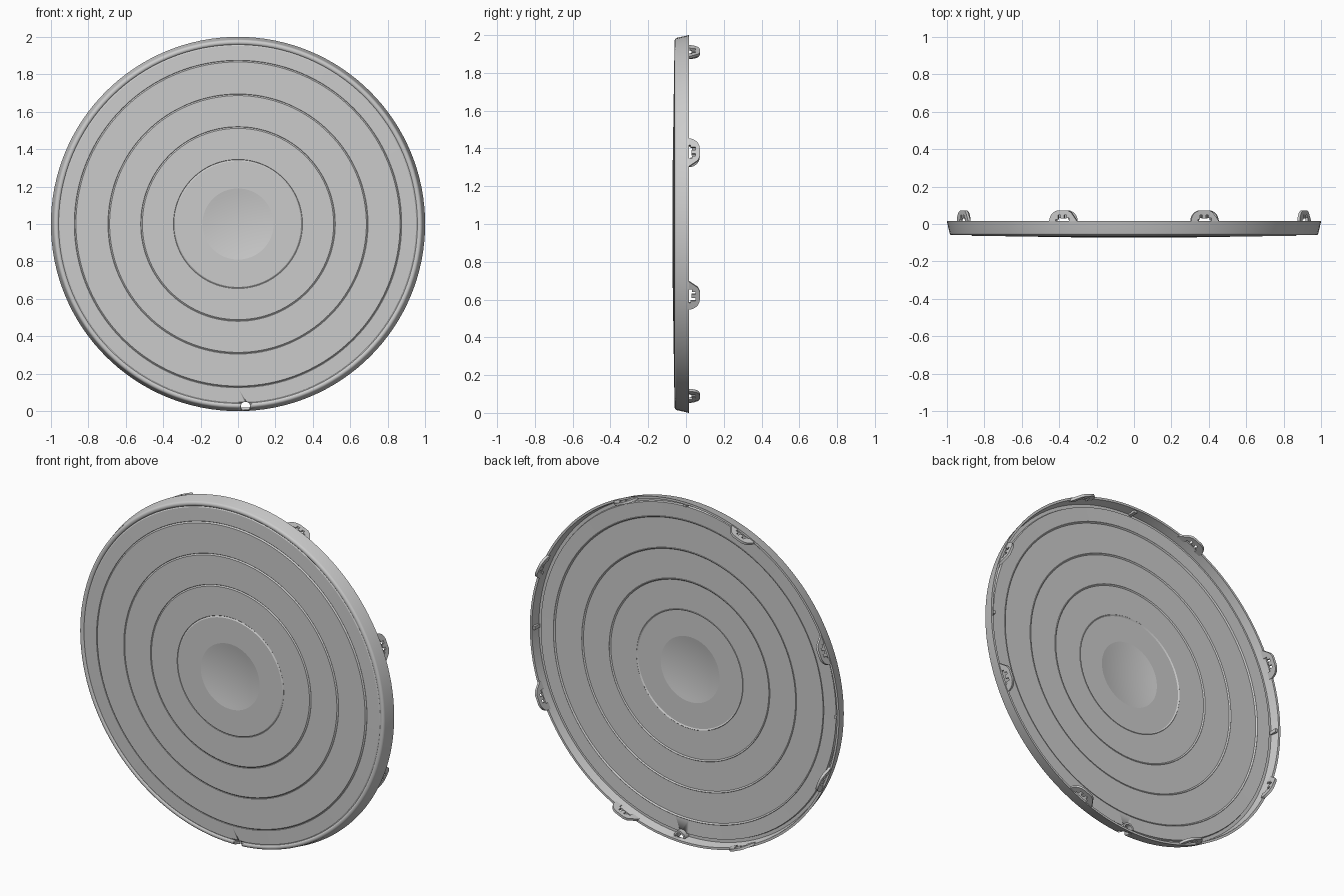
import bpy, bmesh, math
from mathutils import Matrix, Vector

if "Cube" in bpy.data.objects:
    bpy.data.objects.remove(bpy.data.objects["Cube"])

SEG = 128
CENTRE = Vector((0, 0, 1))


def finish(name, bm, angle=30):
    bmesh.ops.remove_doubles(bm, verts=bm.verts, dist=1e-5)
    bmesh.ops.recalc_face_normals(bm, faces=bm.faces)
    mesh = bpy.data.meshes.new(name)
    bm.to_mesh(mesh)
    bm.free()
    ob = bpy.data.objects.new(name, mesh)
    bpy.context.collection.objects.link(ob)
    bpy.ops.object.select_all(action='DESELECT')
    ob.select_set(True)
    bpy.context.view_layer.objects.active = ob
    bpy.ops.object.shade_smooth_by_angle(angle=math.radians(angle))
    return ob


def lathe(name, profile, angle):
    """Revolve (radius, y) points around the y axis through CENTRE."""
    bm = bmesh.new()
    rings = []
    for i in range(SEG):
        a = 2 * math.pi * i / SEG
        rings.append([bm.verts.new(CENTRE + Vector((r * math.cos(a), y, r * math.sin(a))))
                      for r, y in profile])
    for i in range(SEG):
        a, b = rings[i], rings[(i + 1) % SEG]
        for j in range(len(profile) - 1):
            bm.faces.new((a[j], a[j + 1], b[j + 1], b[j]))
    bmesh.ops.dissolve_degenerate(bm, edges=bm.edges, dist=1e-6)
    return finish(name, bm, angle)


def plate(name, outline, depth, frame):
    """Extrude a flat outline (u, v), centred on its thickness, placed by frame."""
    bm = bmesh.new()
    face = bm.faces.new([bm.verts.new((u, v, -depth / 2)) for u, v in outline])
    ext = bmesh.ops.extrude_face_region(bm, geom=[face])
    bmesh.ops.translate(bm, vec=(0, 0, depth),
                        verts=[g for g in ext['geom'] if isinstance(g, bmesh.types.BMVert)])
    bm.transform(frame)
    return finish(name, bm)


def rim_frame(deg, radius, y, flip=1):
    """u = along the rim, v = backwards, w = outwards."""
    a = math.radians(deg)
    out = Vector((math.cos(a), 0, math.sin(a)))
    tan = Vector((-math.sin(a), 0, math.cos(a))) * flip
    pos = CENTRE + out * radius + Vector((0, y, 0))
    m = Matrix((tan, Vector((0, 1, 0)), out)).transposed().to_4x4()
    m.translation = pos
    return m


DISH_R, DISH_D, FACE, THICK = 0.19, 0.0165, -0.072, 0.034


def face_profile(offset, dish):
    """Dished centre and four shallow steps, from the middle outwards."""
    y = FACE + offset
    pts = [(DISH_R * k / 8, y + dish * (1 - (k / 8) ** 2)) for k in range(9)]
    for r, nxt in ((0.34, -0.0695), (0.515, -0.0665), (0.69, -0.063), (0.87, -0.058)):
        nxt += offset
        pts += [(r - 0.004, y), (r + 0.003, nxt + 0.002), (r + 0.005, nxt)]
        y = nxt
    return pts


# Stepped cover: dished on both sides, groove, rounded rim, tapered wall
front = face_profile(0, DISH_D) + [(0.952, -0.056), (0.956, -0.0535)]
front += [(0.971 - 0.015 * math.cos(a), -0.045 - 0.015 * math.sin(a))
          for a in [math.radians(35 + 6.5 * k) for k in range(21)]]
front += [(1.0, 0.015)]
back = face_profile(THICK, -DISH_D) + [(0.955, -0.022), (0.958, -0.034), (0.976, -0.034),
                                       (0.987, 0.015)]
cover = lathe("cover", front + back[::-1], 7.8)

# Drain notch in the lower edge, with a half-round pocket wall behind it
bm = bmesh.new()
bmesh.ops.create_cone(bm, cap_ends=True, segments=24, radius1=0.025, radius2=0.025, depth=0.1,
                      matrix=Matrix.Translation((0.04, -0.06, 0.025)) @ Matrix.Rotation(math.pi / 2, 4, 'X'))
cutter = finish("notch_cutter", bm)
cutter.hide_render = True
cutter.hide_set(True)
mod = cover.modifiers.new("notch", 'BOOLEAN')
mod.operation = 'DIFFERENCE'
mod.object = cutter
mod.solver = 'EXACT'

arc = [math.pi * k / 16 for k in range(17)]
pocket = [(0.036 * math.cos(a), 0.036 * math.sin(a)) for a in arc]
pocket += [(0.025 * math.cos(a), 0.025 * math.sin(a)) for a in reversed(arc)]
plate("notch_pocket", pocket, 0.05,
      Matrix.Translation((0.04, -0.021, 0.025)) @ Matrix.Rotation(math.pi / 2, 4, 'X'))

# Eight retaining clips: rounded on one side, sloped on the other, slot with a tongue
clip = [(0.022 + 0.058 * math.cos(a), 0.06 * math.sin(a))
        for a in [math.pi / 2 * k / 8 for k in range(9)]]
clip += [(-0.025, 0.06), (-0.045, 0.05), (-0.082, 0.0), (-0.082, -0.01), (-0.036, -0.01),
         (-0.036, 0.018), (-0.02, 0.018), (-0.02, 0.036), (-0.006, 0.036), (-0.006, 0.016),
         (0.014, 0.016), (0.014, 0.036), (0.03, 0.036), (0.03, 0.012), (0.042, 0.012),
         (0.042, -0.01), (0.08, -0.01)]
for k in range(8):
    plate("retaining_clip", clip, 0.014,
          rim_frame(22.5 + 45 * k, 0.985, 0.013, -1 if k == 7 else 1))

# Small locating ribs inside the rim
rib = [(-0.01, -0.034), (0.01, -0.034), (0.01, 0.012), (-0.01, 0.012)]
for deg in (0, 90, 180):
    plate("locating_rib", rib, 0.014, rim_frame(deg, 0.976, 0.0))
